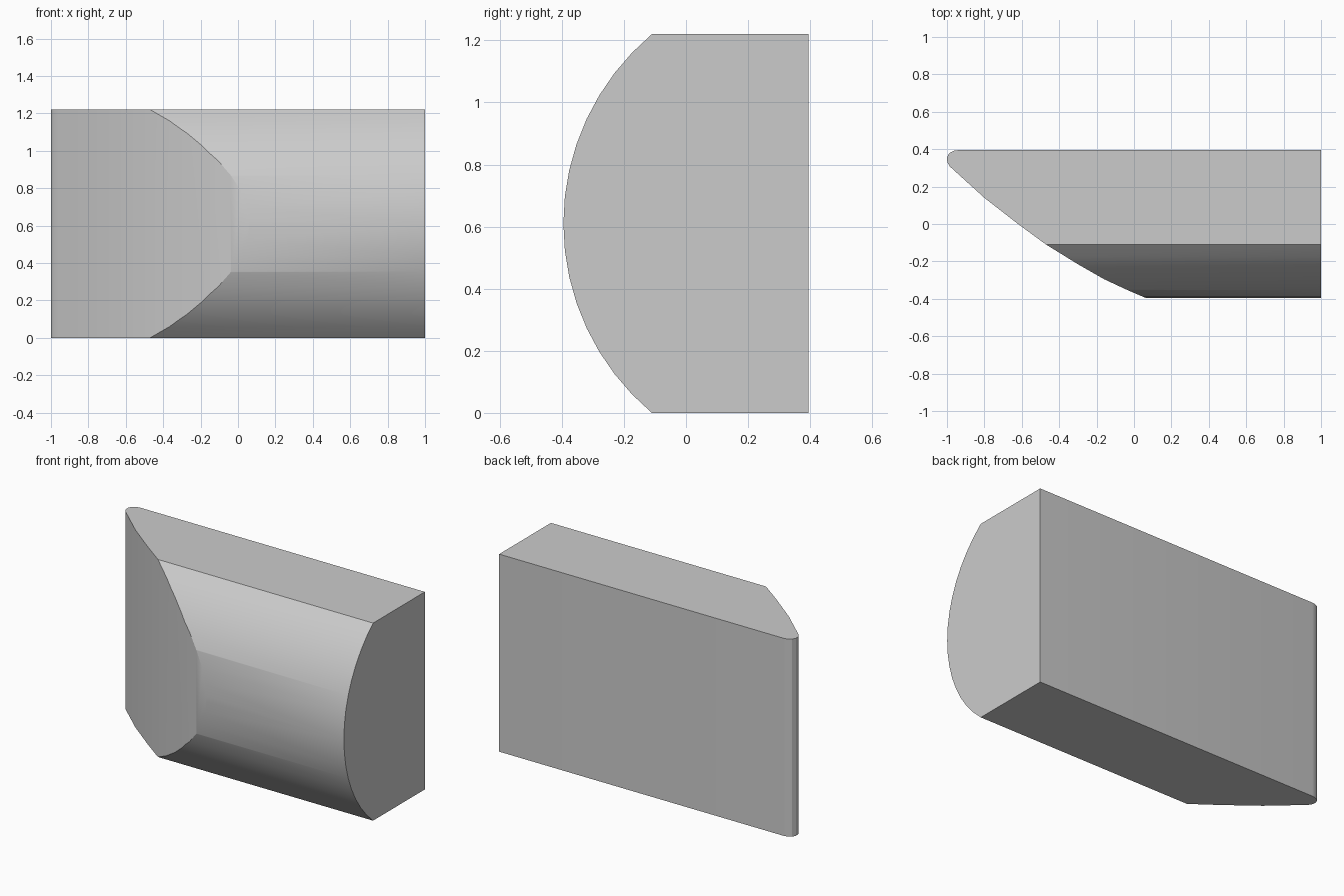
import bpy, bmesh, math
from mathutils import Vector

if "Cube" in bpy.data.objects:
    bpy.data.objects.remove(bpy.data.objects["Cube"], do_unlink=True)

HEIGHT, BACK, FRONT = 1.22, 0.395, -0.395


def prism(name, outline, sweep):
    """Extrude a closed outline along the sweep vector."""
    bm = bmesh.new()
    face = bm.faces.new([bm.verts.new(p) for p in outline])
    result = bmesh.ops.extrude_face_region(bm, geom=[face])
    moved = [v for v in result["geom"] if isinstance(v, bmesh.types.BMVert)]
    bmesh.ops.translate(bm, verts=moved, vec=Vector(sweep))
    bmesh.ops.recalc_face_normals(bm, faces=bm.faces)
    mesh = bpy.data.meshes.new(name)
    bm.to_mesh(mesh)
    bm.free()
    obj = bpy.data.objects.new(name, mesh)
    bpy.context.collection.objects.link(obj)
    return obj


# Body: side section with a bulged front, swept along the length
half = HEIGHT / 2
rise = 0.285
radius = (half ** 2 + rise ** 2) / (2 * rise)
spread = math.asin(half / radius)
steps = 16
section = [(-1.2, BACK, HEIGHT), (-1.2, BACK, 0)]
for i in range(steps + 1):
    a = spread * (2 * i / steps - 1)
    section.append((-1.2, FRONT + radius * (1 - math.cos(a)),
                    half + radius * math.sin(a)))
body = prism("curved_wedge_body", section, (2.2, 0, 0))

# Plan cutter: swept nose with a small rounded tip
plan = [(1.2, 0.6), (-0.94, 0.6), (-0.94, 0.395), (-0.965, 0.391),
        (-0.988, 0.378), (-1.0, 0.355), (-0.998, 0.33), (-0.985, 0.308),
        (-0.96, 0.285), (-0.8, 0.14), (-0.62, 0.0), (-0.47, -0.11),
        (-0.3, -0.215), (-0.16, -0.295), (-0.04, -0.351),
        (0.06, -0.394), (0.22, -0.45), (1.2, -0.45)]
cutter = prism("plan_cutter", [(x, y, -0.1) for x, y in plan],
               (0, 0, HEIGHT + 0.2))
cutter.hide_render = True

# Keep the shared volume
cut = body.modifiers.new("plan_cut", "BOOLEAN")
cut.operation = "INTERSECT"
cut.solver = "EXACT"
cut.object = cutter
for o in bpy.context.selected_objects:
    o.select_set(False)
bpy.context.view_layer.objects.active = body
body.select_set(True)
bpy.ops.object.modifier_apply(modifier=cut.name)
bpy.data.objects.remove(cutter, do_unlink=True)

# Plain grey finish
grey = bpy.data.materials.new("light_grey")
grey.use_nodes = True
colour = (0.6, 0.6, 0.6, 1)
grey.diffuse_color = colour
grey.node_tree.nodes["Principled BSDF"].inputs["Base Color"].default_value = colour
body.data.materials.clear()
body.data.materials.append(grey)
bpy.ops.object.shade_smooth_by_angle(angle=math.radians(30))
